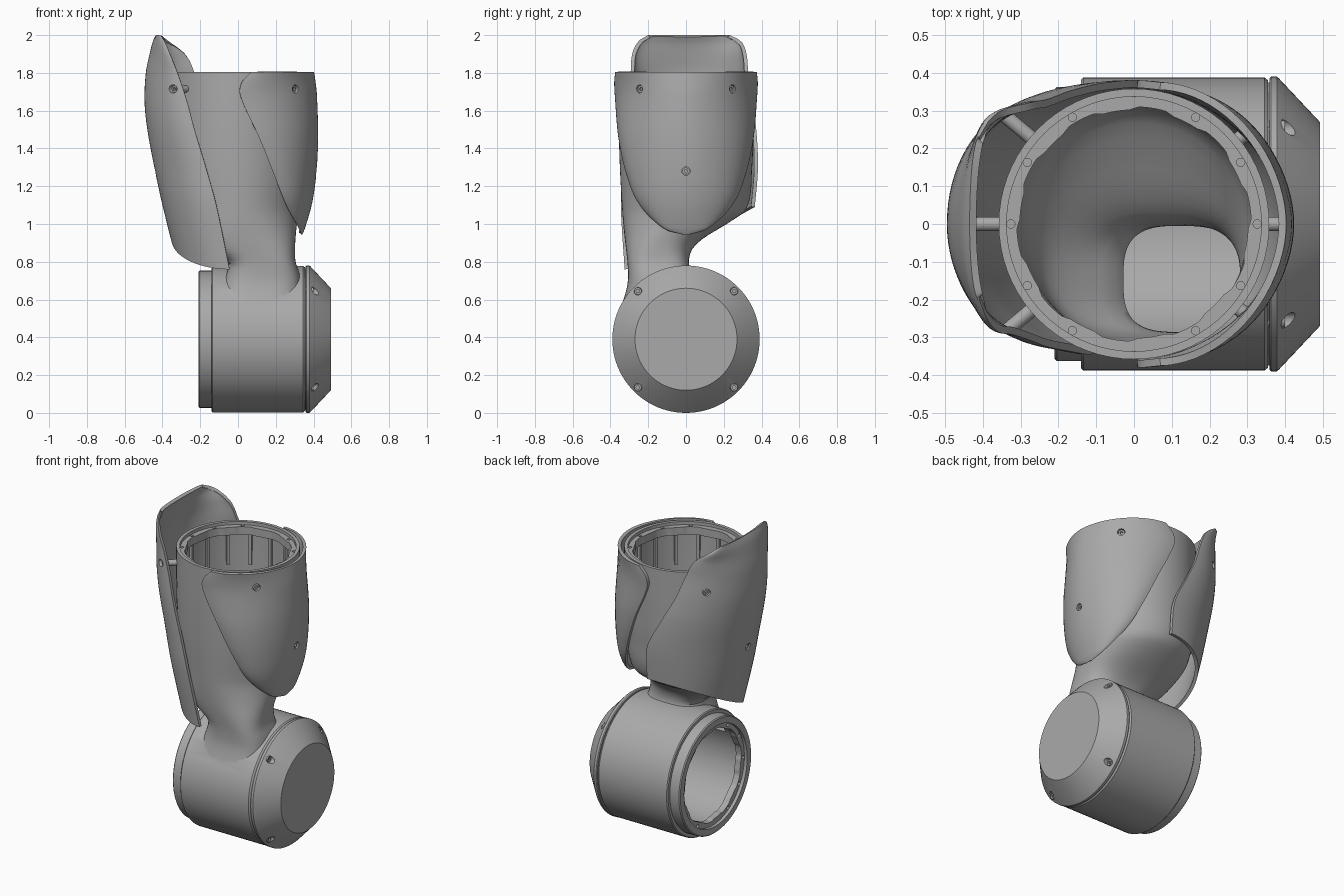
import bpy, bmesh, math
from mathutils import Vector
from mathutils.bvhtree import BVHTree

if "Cube" in bpy.data.objects:
    bpy.data.objects.remove(bpy.data.objects["Cube"], do_unlink=True)

parts = []


def finish(name, bm, recalc=True):
    if recalc:
        bmesh.ops.remove_doubles(bm, verts=bm.verts, dist=1e-5)
        bmesh.ops.recalc_face_normals(bm, faces=bm.faces)
    mesh = bpy.data.meshes.new(name)
    bm.to_mesh(mesh)
    bm.free()
    ob = bpy.data.objects.new(name, mesh)
    bpy.context.scene.collection.objects.link(ob)
    parts.append(ob)
    return ob


def bake(ob):
    """Apply all modifiers of an object."""
    bpy.context.view_layer.update()
    graph = bpy.context.evaluated_depsgraph_get()
    mesh = bpy.data.meshes.new_from_object(ob.evaluated_get(graph))
    ob.modifiers.clear()
    ob.data = mesh


def combine(ob, tool, operation):
    mod = ob.modifiers.new("combine", "BOOLEAN")
    mod.operation, mod.object, mod.solver = operation, tool, "EXACT"
    bake(ob)
    parts.remove(tool)
    bpy.data.objects.remove(tool, do_unlink=True)


def lathe(name, profile, origin, axis, seg=96, closed=False, wave=None):
    """Spin (radius, height) points round an axis; wave changes inner radii."""
    bm = bmesh.new()
    turn = Vector(axis).to_track_quat("Z", "Y")
    rings = []
    for i in range(seg):
        a = math.tau * i / seg
        ring = []
        for r, h in profile:
            r = wave(r, a) if wave else r
            p = Vector((r * math.cos(a), r * math.sin(a), h))
            ring.append(bm.verts.new(Vector(origin) + turn @ p))
        rings.append(ring)
    n = len(profile)
    for i in range(seg):
        a, b = rings[i], rings[(i + 1) % seg]
        for j in range(n if closed else n - 1):
            k = (j + 1) % n
            bm.faces.new((a[j], b[j], b[k], a[k]))
    return finish(name, bm)


def cylinder(name, r, start, axis, length, seg=24):
    return lathe(name, [(0, 0), (r, 0), (r, length), (0, length)], start, axis, seg)


def screw(name, origin, axis, length):
    """Socket-head screw with its shank running back along the axis."""
    lathe(name, [(0, -.014), (.009, -.014), (.009, -.004), (.019, -.004),
                 (.019, -length), (0, -length)], origin, axis, 20)


def sample(rows, z):
    """Smooth interpolation of table rows by their first column."""
    z = min(max(z, rows[0][0]), rows[-1][0])
    i = max(k for k in range(len(rows) - 1) if rows[k][0] <= z)
    a, b = rows[i], rows[i + 1]
    p, q = rows[max(i - 1, 0)], rows[min(i + 2, len(rows) - 1)]
    d = b[0] - a[0]
    t = (z - a[0]) / d
    out = []
    for c in range(1, len(a)):
        m0 = (b[c] - p[c]) / (b[0] - p[0]) * d
        m1 = (q[c] - a[c]) / (q[0] - a[0]) * d
        out.append((2*t**3 - 3*t*t + 1) * a[c] + (t**3 - 2*t*t + t) * m0
                   + (3*t*t - 2*t**3) * b[c] + (t**3 - t*t) * m1)
    return out


def power(v, p):
    return math.copysign(abs(v) ** p, v)


# Sleeve sections: height, x range, y range, roundness
SLEEVE = [(.5, -.12, .335, -.368, .03, .65), (.6, -.105, .335, -.331, .03, .65),
          (.68, -.08, .335, -.31, .03, .65), (.74, -.06, .325, -.307, .03, .65),
          (.80, -.055, .305, -.31, .015, .65), (.87, -.16, .302, -.318, .035, .75),
          (.93, -.24, .305, -.325, .10, .85), (1.0, -.285, .312, -.332, .215, .93),
          (1.08, -.315, .325, -.338, .32, 1), (1.3, -.348, .35, -.35, .35, 1),
          (1.55, -.357, .357, -.357, .357, 1), (1.805, -.358, .358, -.358, .358, 1)]


def loft(name, wall, lift, levels=50, seg=72):
    bm = bmesh.new()
    rings = []
    low, high = SLEEVE[0][0], SLEEVE[-1][0]
    for i in range(levels + 1):
        z = low + (high - low) * i / levels
        x0, x1, y0, y1, p = sample(SLEEVE, z)
        ring = []
        for j in range(seg):
            a = math.tau * j / seg
            ring.append(bm.verts.new((
                (x0 + x1) / 2 + ((x1 - x0) / 2 - wall) * power(math.cos(a), p),
                (y0 + y1) / 2 + ((y1 - y0) / 2 - wall) * power(math.sin(a), p), z + lift)))
        rings.append(ring)
    for a, b in zip(rings, rings[1:]):
        for j in range(seg):
            k = (j + 1) % seg
            bm.faces.new((a[j], a[k], b[k], b[j]))
    bm.faces.new(rings[0])
    bm.faces.new(rings[-1])
    return finish(name, bm)


# Hollow housing: upright sleeve merged with the sideways barrel
AXLE = (0, 0, .39)
housing = lathe("housing", [(0, -.21), (.357, -.21), (.363, -.204), (.363, -.14),
                            (.382, -.14), (.388, -.134), (.388, .345), (.38, .355),
                            (0, .355)], AXLE, (1, 0, 0))
combine(housing, loft("sleeve", 0, 0), "UNION")
combine(housing, loft("sleeve_hollow", .021, .03), "DIFFERENCE")
combine(housing, cylinder("barrel_bore", .318, (-.3, 0, .39), (1, 0, 0), .63, 96), "DIFFERENCE")

# Conical end cap with four screw pockets
end_cap = lathe("end_cap", [(0, .345), (.375, .345), (.375, .358), (.386, .358), (.39, .363),
                            (.39, .378), (.386, .383), (.27, .492), (0, .492)], AXLE, (1, 0, 0))
for sy in (-1, 1):
    for sz in (-1, 1):
        spot = Vector((.392, sy * .255, .39 + sz * .255))
        combine(end_cap, cylinder("pocket", .021, spot, (1, 0, 0), .1), "DIFFERENCE")
        screw("cap_screw", spot + Vector((.012, 0, 0)), (1, 0, 0), .05)


# Scalloped connector rings with bolt holes
def connector(name, origin, axis, outer, inner, depth):
    def wave(r, a):
        return r + .004 * math.tanh(4 * math.sin(10 * a)) if r < outer - .001 else r
    ring = lathe(name, [(outer, 0), (outer, -depth), (inner, -depth), (inner, 0)],
                 origin, axis, 160, True, wave)
    turn = Vector(axis).to_track_quat("Z", "Y")
    for i in range(12):
        if i % 6 != 3:
            a = math.tau * i / 12
            r = (outer + inner) / 2 + .002
            p = Vector((r * math.cos(a), r * math.sin(a), -depth / 2))
            combine(ring, cylinder("bolt_hole", .011, Vector(origin) + turn @ p, axis, depth, 16),
                    "DIFFERENCE")


connector("top_connector_ring", (0, 0, 1.785), (0, 0, 1), .342, .306, .05)
connector("side_connector_ring", (-.19, 0, .39), (-1, 0, 0), .322, .286, .04)

# Upright ribs under the top ring
for i in range(16):
    a = math.tau * i / 16
    bm = bmesh.new()
    bmesh.ops.create_cube(bm, size=1)
    bmesh.ops.scale(bm, vec=(.02, .02, .2), verts=bm.verts)
    rib = finish("inner_rib", bm)
    rib.location = (.328 * math.cos(a), .328 * math.sin(a), 1.64)
    rib.rotation_euler.z = a


# Curved guard panels: height, middle x, front edge x and y, back edge x and y
def guard(name, rows, side, bottom, top, crown, screws, thick=.02, nu=40, nv=48):
    bm = bmesh.new()
    grid = []
    for i in range(nv + 1):
        line = []
        for j in range(nu + 1):
            a = (j / nu - .5) * math.pi
            across, bulge = math.sin(a), max(math.cos(a), 0)
            z = bottom(across) + (top - bottom(across)) * i / nv
            xm, xf, yf, xb, yb = sample(rows, z)
            xe = xf + (xb - xf) * j / nu
            line.append(bm.verts.new((xe + (xm - xe) * power(bulge, crown),
                                      (yf if a < 0 else yb) * power(across, crown), z)))
        grid.append(line)
    for a, b in zip(grid, grid[1:]):
        for j in range(nu):
            quad = (a[j], a[j + 1], b[j + 1], b[j])
            bm.faces.new(quad if side > 0 else quad[::-1])
    tree = BVHTree.FromBMesh(bm)
    panel = finish(name, bm, False)
    mod = panel.modifiers.new("thickness", "SOLIDIFY")
    mod.thickness, mod.offset = thick, -1
    bake(panel)
    # Screws on posts that hold the panel off the sleeve
    for degrees, z in screws:
        a = math.radians(degrees)
        out = Vector((math.cos(a), math.sin(a), 0))
        hit = tree.ray_cast(out * 2 + Vector((0, 0, z)), -out)[0]
        combine(panel, cylinder("screw_hole", .022, hit - out * .06, out, .12), "DIFFERENCE")
        screw("panel_screw_post", hit - out * .006, out, hit.xy.length - .35)


guard("pointed_side_guard",
      [(.945, .34, .335, .02, .335, .02), (.97, .352, .325, .11, .325, .11),
       (1.1, .39, .255, .245, .255, .245), (1.25, .413, .195, .312, .195, .312),
       (1.45, .424, .115, .357, .115, .357), (1.68, .418, .012, .377, .012, .377),
       (1.75, .411, .02, .38, .02, .38), (1.805, .403, .07, .375, .07, .375)],
      1, lambda s: .945, 1.805, 1.08, [(39, 1.715), (-39, 1.715), (0, 1.28)])

guard("tall_side_guard",
      [(.76, -.315, -.045, .325, .03, .33), (1.1, -.40, -.115, .345, .02, .365),
       (1.3, -.443, -.17, .337, .01, .381), (1.5, -.48, -.23, .325, -.09, .372),
       (1.65, -.495, -.27, .31, -.17, .352), (1.8, -.488, -.32, .293, -.23, .33),
       (1.9, -.468, -.36, .285, -.28, .32), (1.97, -.45, -.39, .25, -.37, .29),
       (2.0, -.435, -.41, .2, -.41, .23)],
      -1, lambda s: .9 + .165 * s + .025 * s * s, 2.0, 1.0,
      [(140, 1.715), (-140, 1.715), (180, 1.28)])

# One grey finish, smooth with crisp edges
grey = bpy.data.materials.new("plain_grey")
grey.use_nodes = True
grey.diffuse_color = (.4, .4, .4, 1)
grey.node_tree.nodes["Principled BSDF"].inputs["Base Color"].default_value = (.4, .4, .4, 1)
bpy.ops.object.select_all(action="DESELECT")
for ob in parts:
    ob.data.materials.clear()
    ob.data.materials.append(grey)
    ob.select_set(True)
bpy.context.view_layer.objects.active = housing
bpy.ops.object.shade_smooth_by_angle(angle=math.radians(35))
